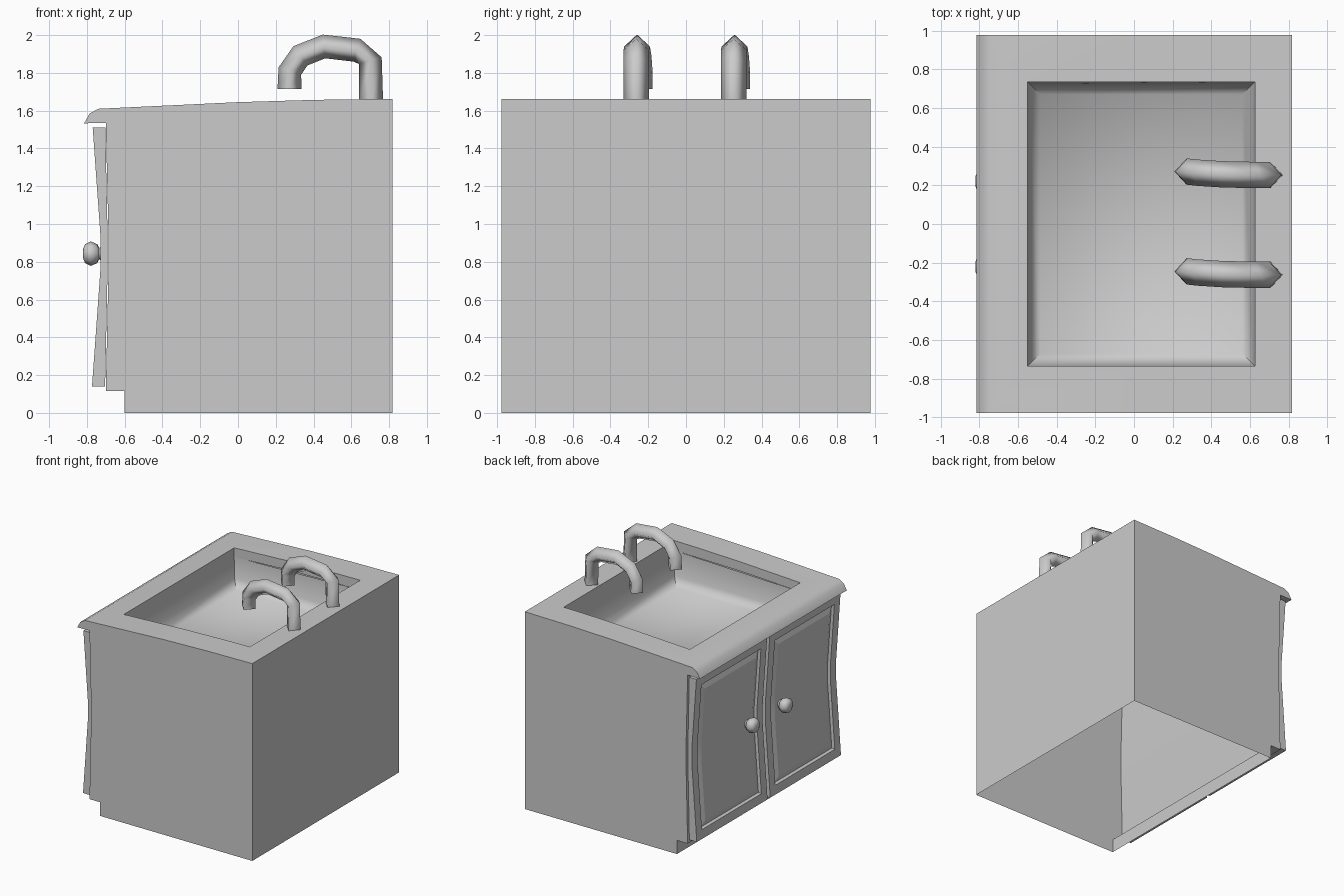
import bpy, bmesh, math
from mathutils import Vector

if "Cube" in bpy.data.objects:
    bpy.data.objects.remove(bpy.data.objects["Cube"])


def finish(name, bm, smooth=None):
    bmesh.ops.recalc_face_normals(bm, faces=bm.faces)
    me = bpy.data.meshes.new(name)
    bm.to_mesh(me)
    bm.free()
    ob = bpy.data.objects.new(name, me)
    bpy.context.collection.objects.link(ob)
    if smooth:
        bpy.ops.object.select_all(action='DESELECT')
        ob.select_set(True)
        bpy.context.view_layer.objects.active = ob
        bpy.ops.object.shade_smooth_by_angle(angle=math.radians(smooth))
    return ob


def bridge(bm, a, b):
    n = len(a)
    for i in range(n):
        bm.faces.new((a[i], a[(i + 1) % n], b[(i + 1) % n], b[i]))


def prism(profile, half, skip=()):
    """Extrude an (x, z) profile along y; skip leaves edges of it open."""
    bm = bmesh.new()
    a = [bm.verts.new((x, -half, z)) for x, z in profile]
    b = [bm.verts.new((x, half, z)) for x, z in profile]
    n = len(profile)
    for i in range(n):
        if i not in skip:
            j = (i + 1) % n
            bm.faces.new((a[i], a[j], b[j], b[i]))
    bm.faces.new(a)
    bm.faces.new(b[::-1])
    return bm


# Cabinet shell with toe kick, open underneath and under the counter
body = [(-0.6, 0), (0.818, 0), (0.818, 1.58), (0, 1.567), (-0.7, 1.535),
        (-0.685, 0.92), (-0.685, 0.78), (-0.7, 0.115), (-0.6, 0.115)]
finish("cabinet_body", prism(body, 0.978, skip=(0, 2, 3)))

# Counter slab with a rounded front lip
slab = [(-0.7, 1.535), (0, 1.567), (0.818, 1.58), (0.818, 1.663), (0.4, 1.657),
        (0, 1.645), (-0.74, 1.61), (-0.785, 1.585), (-0.815, 1.533)]
counter = finish("counter", prism(slab, 0.978))
X0, X1, YB = -0.55, 0.625, 0.735
cutter = finish("basin_cutter", prism([(X0, 1.3), (X1, 1.3), (X1, 2), (X0, 2)], YB))
cutter.hide_render = True
mod = counter.modifiers.new("basin_hole", 'BOOLEAN')
mod.operation, mod.solver, mod.object = 'DIFFERENCE', 'EXACT', cutter
bpy.ops.object.select_all(action='DESELECT')
bpy.context.view_layer.objects.active = counter
counter.select_set(True)
bpy.ops.object.modifier_apply(modifier=mod.name)
bpy.data.objects.remove(cutter)
# The underside is open above the cabinet
bm = bmesh.new()
bm.from_mesh(counter.data)
under = [f for f in bm.faces if f.normal.z < -0.9 and f.calc_center_median().x > -0.7]
bmesh.ops.delete(bm, geom=under, context='FACES')
bm.to_mesh(counter.data)
bm.free()
counter.select_set(True)
bpy.ops.object.shade_smooth_by_angle(angle=math.radians(35))

# Basin hanging below the counter
bm = bmesh.new()
rings = []
for inset, zl, zr in ((0, 1.543, 1.577), (0.01, 1.37, 1.37), (0.065, 1.30, 1.30)):
    l, r, y = X0 + inset, X1 - inset, YB - inset
    rings.append([bm.verts.new(p) for p in
                  ((l, -y, zl), (r, -y, zr), (r, y, zr), (l, y, zl))])
for a, b in zip(rings, rings[1:]):
    bridge(bm, a, b)
floor = bm.faces.new(rings[-1])
basin = finish("basin", bm, 60)


# Doors that pinch inwards at mid height, with a grooved panel
def front_x(z):
    d = max(abs(z - 0.85) - 0.07, 0) / 0.6
    return -0.727 - 0.043 * d


def door(name, y0, y1):
    bm = bmesh.new()
    rings = []
    for inset, depth in ((0, None), (0, 0), (0.075, 0), (0.085, 0.02), (0.13, 0.003)):
        zs = (0.14 + inset, 0.78, 0.92, 1.51 - inset)
        ring = []
        for y, col in ((y0 + inset, zs), (y1 - inset, zs[::-1])):
            for z in col:
                if depth is None:
                    x = -0.69 + (front_x(z) + 0.727) * 0.3
                else:
                    x = front_x(z) + depth
                ring.append(bm.verts.new((x, y, z)))
        rings.append(ring)
    for a, b in zip(rings, rings[1:]):
        bridge(bm, a, b)
    p = rings[-1]
    for i in range(3):
        bm.faces.new((p[i], p[i + 1], p[6 - i], p[7 - i]))
    finish(name, bm, 20)


# Turned door knobs
def knob(name, y):
    bm = bmesh.new()
    rings = []
    for x, r in ((-0.715, 0.04), (-0.735, 0.03), (-0.745, 0.05),
                 (-0.78, 0.065), (-0.81, 0.05), (-0.82, 0.025)):
        rings.append([bm.verts.new((x, y + r * math.cos(k * math.pi / 4),
                                    0.843 + r * math.sin(k * math.pi / 4)))
                      for k in range(8)])
    for a, b in zip(rings, rings[1:]):
        bridge(bm, a, b)
    bm.faces.new(rings[-1])
    finish(name, bm, 80)


# Bent spouts: a four-sided tube swept along a hooked path
PATH = [(0.705, 1.655, 0), (0.70, 1.865, 0), (0.63, 1.92, 0), (0.455, 1.94, 0.004),
        (0.33, 1.89, 0.012), (0.275, 1.81, 0.018), (0.272, 1.715, 0.018)]


def spout(name, y):
    bm = bmesh.new()
    pts = [Vector((x, y + dy, z)) for x, z, dy in PATH]
    rings = []
    for i, p in enumerate(pts):
        t = pts[min(i + 1, len(pts) - 1)] - pts[max(i - 1, 0)]
        if i in (0, len(pts) - 1):
            t = Vector((0, 0, 1 if i == 0 else -1))
        out = Vector((t.z, 0, -t.x)).normalized() * 0.063
        side = Vector((0, 0.068, 0))
        rings.append([bm.verts.new(p + o) for o in (out, side, -out, -side)])
    for a, b in zip(rings, rings[1:]):
        bridge(bm, a, b)
    bm.faces.new(rings[-1])
    ob = finish(name, bm, 100)
    for f in ob.data.polygons:
        f.use_smooth = abs(f.normal.z) < 0.99


for label, s in (("left", 1), ("right", -1)):
    door(label + "_door", *sorted((s * 0.018, s * 0.96)))
    knob(label + "_knob", s * 0.22)
    spout(label + "_spout", 0.253 if s > 0 else -0.263)
